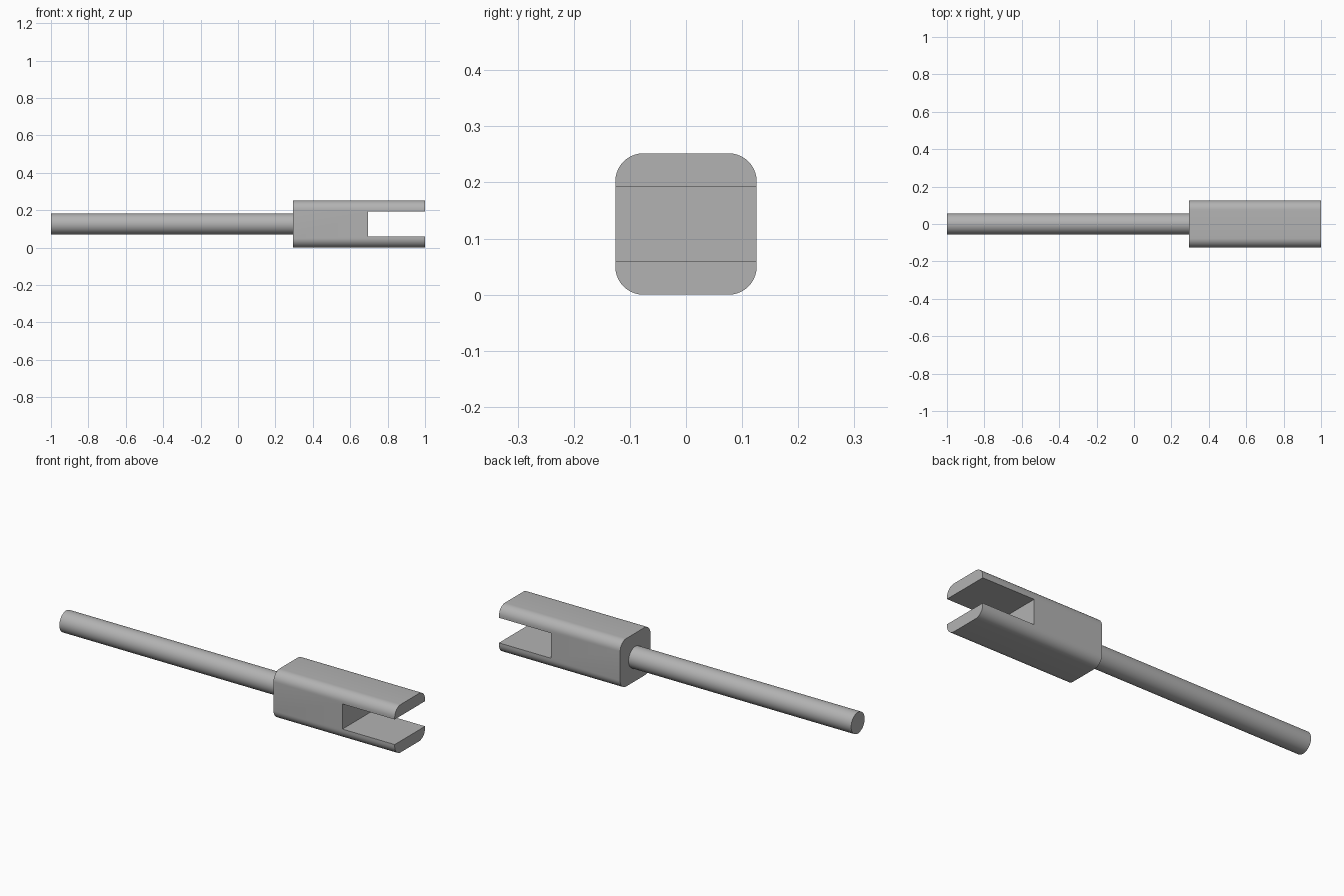
import bpy
import bmesh
from math import pi, sin, cos

if "Cube" in bpy.data.objects:
    bpy.data.objects.remove(bpy.data.objects["Cube"], do_unlink=True)

HALF = 0.126          # half width of the clevis block, also the axis height
CORNER = 0.05         # rounding of its long edges
ROD_RADIUS = 0.056
BLOCK_START, SLOT_START, TIP = 0.295, 0.696, 1.0

grey = bpy.data.materials.new("plain grey")
grey.use_nodes = True
colour = (0.45, 0.45, 0.45, 1)
grey.diffuse_color = colour
grey.node_tree.nodes["Principled BSDF"].inputs["Base Color"].default_value = colour


def rounded_section(half, radius, steps):
    """Cross-section in y and z; radius equal to half gives a circle."""
    points = []
    for corner in range(4):
        middle = pi / 4 + corner * pi / 2
        cy = (half - radius) * (1 if cos(middle) > 0 else -1)
        cz = (half - radius) * (1 if sin(middle) > 0 else -1)
        last = steps if radius == half else steps + 1
        for i in range(last):
            a = corner * pi / 2 + i * pi / 2 / steps
            points.append((cy + radius * cos(a), cz + radius * sin(a)))
    return points


def extrude_along_x(name, section, x0, x1):
    bm = bmesh.new()
    face = bm.faces.new([bm.verts.new((x0, y, HALF + z)) for y, z in section])
    result = bmesh.ops.extrude_face_region(bm, geom=[face], use_keep_orig=True)
    moved = [v for v in result["geom"] if isinstance(v, bmesh.types.BMVert)]
    bmesh.ops.translate(bm, verts=moved, vec=(x1 - x0, 0, 0))
    bmesh.ops.recalc_face_normals(bm, faces=bm.faces)
    mesh = bpy.data.meshes.new(name)
    bm.to_mesh(mesh)
    bm.free()
    mesh.materials.append(grey)
    obj = bpy.data.objects.new(name, mesh)
    bpy.context.collection.objects.link(obj)
    return obj


# Round rod and rounded square block
rod = extrude_along_x("rod", rounded_section(ROD_RADIUS, ROD_RADIUS, 16), -1, BLOCK_START)
block = extrude_along_x("clevis_block", rounded_section(HALF, CORNER, 10), BLOCK_START, TIP)

# Slot that leaves an upper and a lower prong
slot = [(-0.2, -0.066), (0.2, -0.066), (0.2, 0.066), (-0.2, 0.066)]
cutter = extrude_along_x("slot_cutter", slot, SLOT_START, TIP + 0.1)
cutter.hide_render = True
cutter.hide_set(True)

cut = block.modifiers.new("slot", "BOOLEAN")
cut.operation = "DIFFERENCE"
cut.solver = "EXACT"
cut.object = cutter
bpy.context.view_layer.objects.active = block
block.select_set(True)
bpy.ops.object.modifier_apply(modifier=cut.name)
bpy.data.objects.remove(cutter, do_unlink=True)

# Smooth sides with crisp ends
for obj in (rod, block):
    bpy.ops.object.select_all(action="DESELECT")
    obj.select_set(True)
    bpy.context.view_layer.objects.active = obj
    bpy.ops.object.shade_smooth_by_angle(angle=pi / 6)
